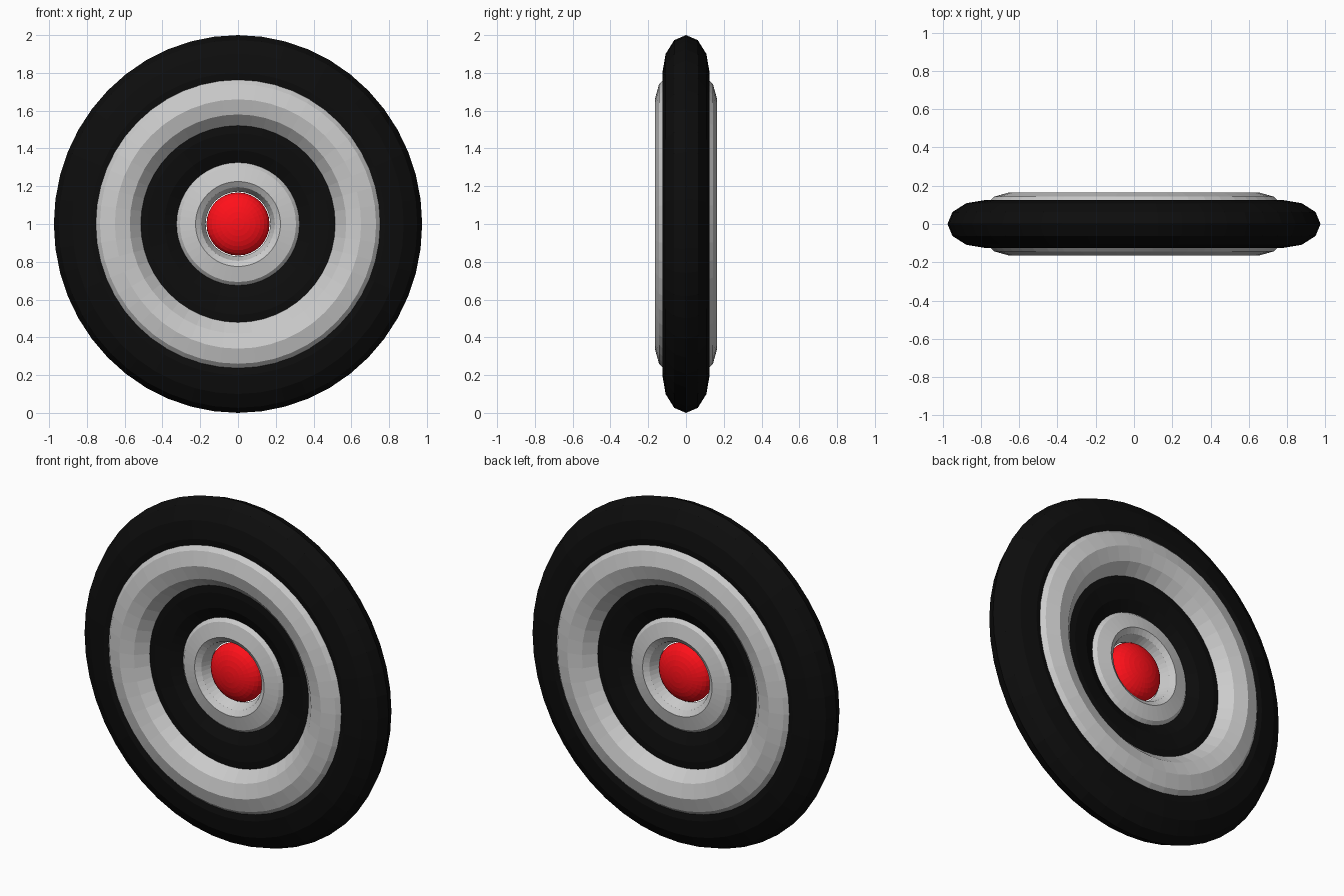
import bpy, bmesh
from math import sin, cos, pi

if "Cube" in bpy.data.objects:
    bpy.data.objects.remove(bpy.data.objects["Cube"])

CENTRE_Z = 1.0


def material(name, rgb):
    m = bpy.data.materials.new(name)
    m.diffuse_color = (*rgb, 1)
    m.use_nodes = True
    m.node_tree.nodes["Principled BSDF"].inputs["Base Color"].default_value = m.diffuse_color
    return m


def finish(bm, name, mat):
    bmesh.ops.recalc_face_normals(bm, faces=bm.faces)
    mesh = bpy.data.meshes.new(name)
    bm.to_mesh(mesh)
    bm.free()
    obj = bpy.data.objects.new(name, mesh)
    bpy.context.collection.objects.link(obj)
    obj.location.z = CENTRE_Z
    if mat:
        mesh.materials.append(mat)
    return obj


def lathe(name, profile, mat=None, x_scale=1.0, segments=48):
    """Spin a closed (radius, y) profile around the wheel axle (y)."""
    bm = bmesh.new()
    rings = []
    for i in range(segments):
        a = 2 * pi * i / segments
        rings.append([bm.verts.new((r * sin(a) * x_scale, y, r * cos(a)))
                      for r, y in profile])
    n = len(profile)
    for i in range(segments):
        r0, r1 = rings[i], rings[(i + 1) % segments]
        for j in range(n):
            k = (j + 1) % n
            bm.faces.new((r0[j], r0[k], r1[k], r1[j]))
    return finish(bm, name, mat)


def oval(major, minor, depth, sides=12):
    """Oval cross-section of a flattened torus."""
    return [(major + minor * cos(2 * pi * j / sides),
             depth * sin(2 * pi * j / sides)) for j in range(sides)]


black = material("black_rubber", (0.004, 0.004, 0.004))
red = material("red_cap", (1.0, 0.005, 0.01))

# Outer tyre, pale sidewall band and dark inner dish
lathe("tyre", oval(0.80, 0.20, 0.125), black, x_scale=0.975)
lathe("sidewall_band", oval(0.66, 0.16, 0.165), x_scale=0.988)
lathe("inner_dish", oval(0.48, 0.18, 0.085), black)

# Hub ring: half profile mirrored to the back
half = [(0.338, -0.03), (0.307, -0.062), (0.225, -0.08), (0.195, -0.06)]
hub = [(0.345, 0)] + half + [(0.171, 0)] + [(r, -y) for r, y in reversed(half)]
lathe("hub_ring", hub)

# Flattened ball in the middle of the hub
bm = bmesh.new()
bmesh.ops.create_uvsphere(bm, u_segments=32, v_segments=16, radius=0.167)
for v in bm.verts:
    x, y, z = v.co
    v.co = (x, z * 0.5, y)
finish(bm, "centre_cap", red)
